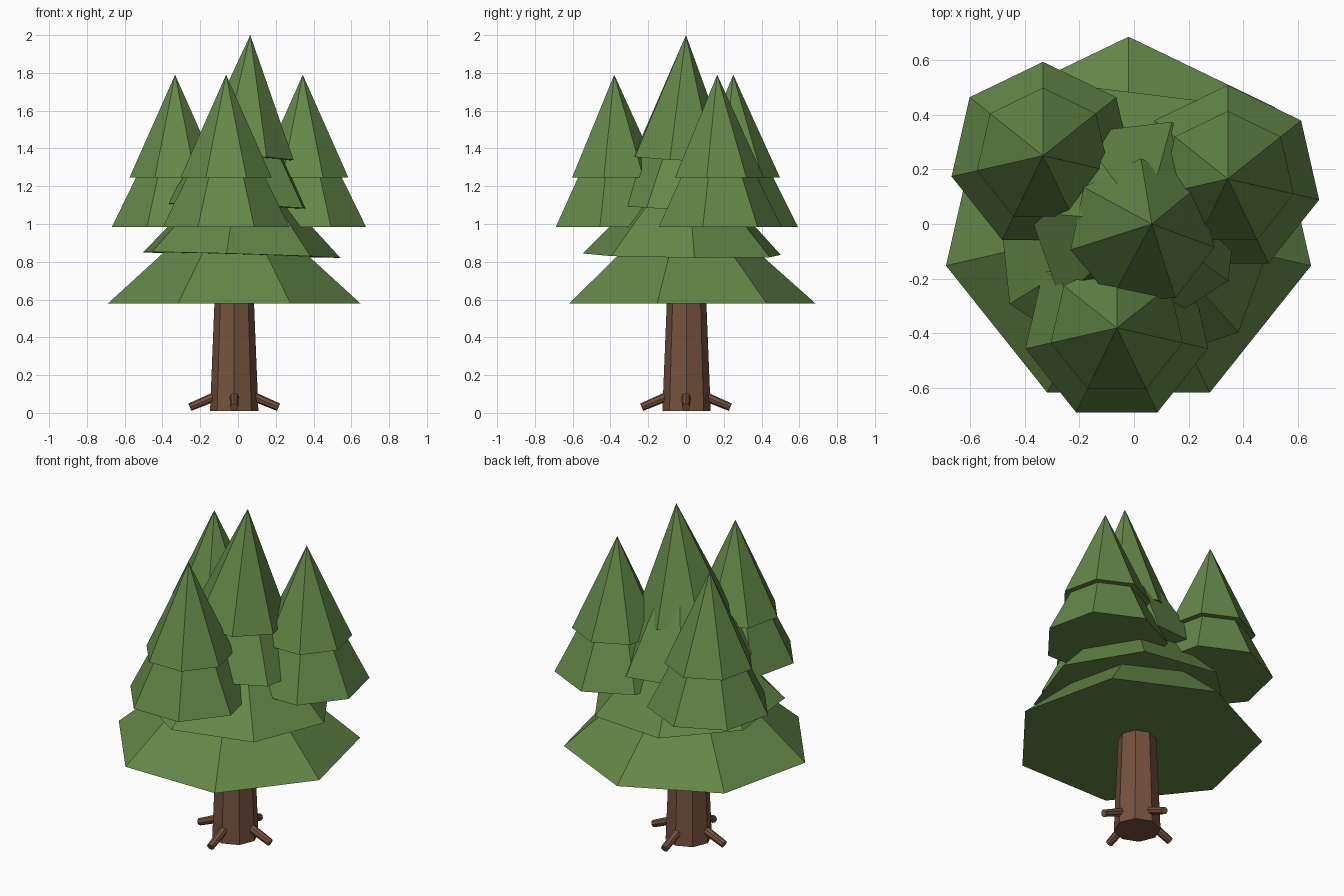
import bpy, bmesh
from math import cos, sin, tau, radians
from mathutils import Vector

if "Cube" in bpy.data.objects:
    bpy.data.objects.remove(bpy.data.objects["Cube"], do_unlink=True)


def make_material(name, rgb):
    mat = bpy.data.materials.new(name)
    mat.use_nodes = True
    color = (*rgb, 1)
    mat.diffuse_color = color
    mat.node_tree.nodes["Principled BSDF"].inputs["Base Color"].default_value = color
    return mat


green = make_material("leaf green", (0.127, 0.246, 0.065))
brown = make_material("bark brown", (0.181, 0.084, 0.048))


def finish(name, bm, mat):
    bmesh.ops.recalc_face_normals(bm, faces=bm.faces[:])
    mesh = bpy.data.meshes.new(name)
    bm.to_mesh(mesh)
    bm.free()
    mesh.materials.append(mat)
    obj = bpy.data.objects.new(name, mesh)
    bpy.context.collection.objects.link(obj)
    return obj


def foliage_tier(name, center, radius, apex, phase=90, lean=(0, 0)):
    """Seven-sided closed cone; lean tilts the plane of its base."""
    bm = bmesh.new()
    ring = []
    for k in range(7):
        a = radians(phase) + tau * k / 7
        x, y = radius * cos(a), radius * sin(a)
        z = center[2] + lean[0] * x + lean[1] * y
        ring.append(bm.verts.new((center[0] + x, center[1] + y, z)))
    tip = bm.verts.new(apex)
    bm.faces.new(ring)
    for k in range(7):
        bm.faces.new((ring[k], ring[(k + 1) % 7], tip))
    return finish(name, bm, green)


def tapered_post(name, start, end, r1, r2, sides=8):
    """Closed tapered prism between two points."""
    start, end = Vector(start), Vector(end)
    axis = end - start
    bm = bmesh.new()
    bmesh.ops.create_cone(bm, cap_ends=True, segments=sides,
                          radius1=r1, radius2=r2, depth=axis.length)
    turn = Vector((0, 0, 1)).rotation_difference(axis).to_matrix()
    bmesh.ops.rotate(bm, verts=bm.verts[:], matrix=turn)
    bmesh.ops.translate(bm, verts=bm.verts[:], vec=(start + end) / 2)
    return finish(name, bm, brown)


# Trunk and four stubby roots
cx = -0.02
tapered_post("trunk", (cx, 0.003, 0.01), (cx, 0.003, 0.75), 0.128, 0.098)
for side, (dx, dy) in {"left": (1, 0), "right": (-1, 0),
                       "front": (0, -1), "back": (0, 1)}.items():
    tapered_post(side + "_root",
                 (cx + 0.08 * dx, 0.08 * dy, 0.096),
                 (cx + 0.235 * dx, 0.235 * dy, 0.03), 0.025, 0.021)

# Main tree, slightly leaning towards the top
foliage_tier("main_bottom_tier", (cx, 0, 0.58), 0.685, (cx, 0, 1.19))
foliage_tier("main_lower_tier", (0.005, -0.01, 0.837), 0.54, (0.02, 0, 1.39),
             108.7, (-0.029, -0.01))
foliage_tier("main_upper_tier", (0.01, 0, 1.092), 0.395, (0.04, 0.01, 1.75),
             71, (-0.04, -0.03))
foliage_tier("main_top_tier", (0.03, -0.03, 1.35), 0.27, (0.065, 0, 2),
             91, (-0.05, -0.045))

# Three small upright side trees
for side, x, y in (("right_back", -0.333, 0.25),
                   ("left_back", 0.343, 0.165),
                   ("front", -0.063, -0.38)):
    foliage_tier(side + "_small_lower_tier", (x, y, 0.985), 0.343, (x, y, 1.67))
    foliage_tier(side + "_small_top_tier", (x, y, 1.245), 0.248, (x, y, 1.79))
